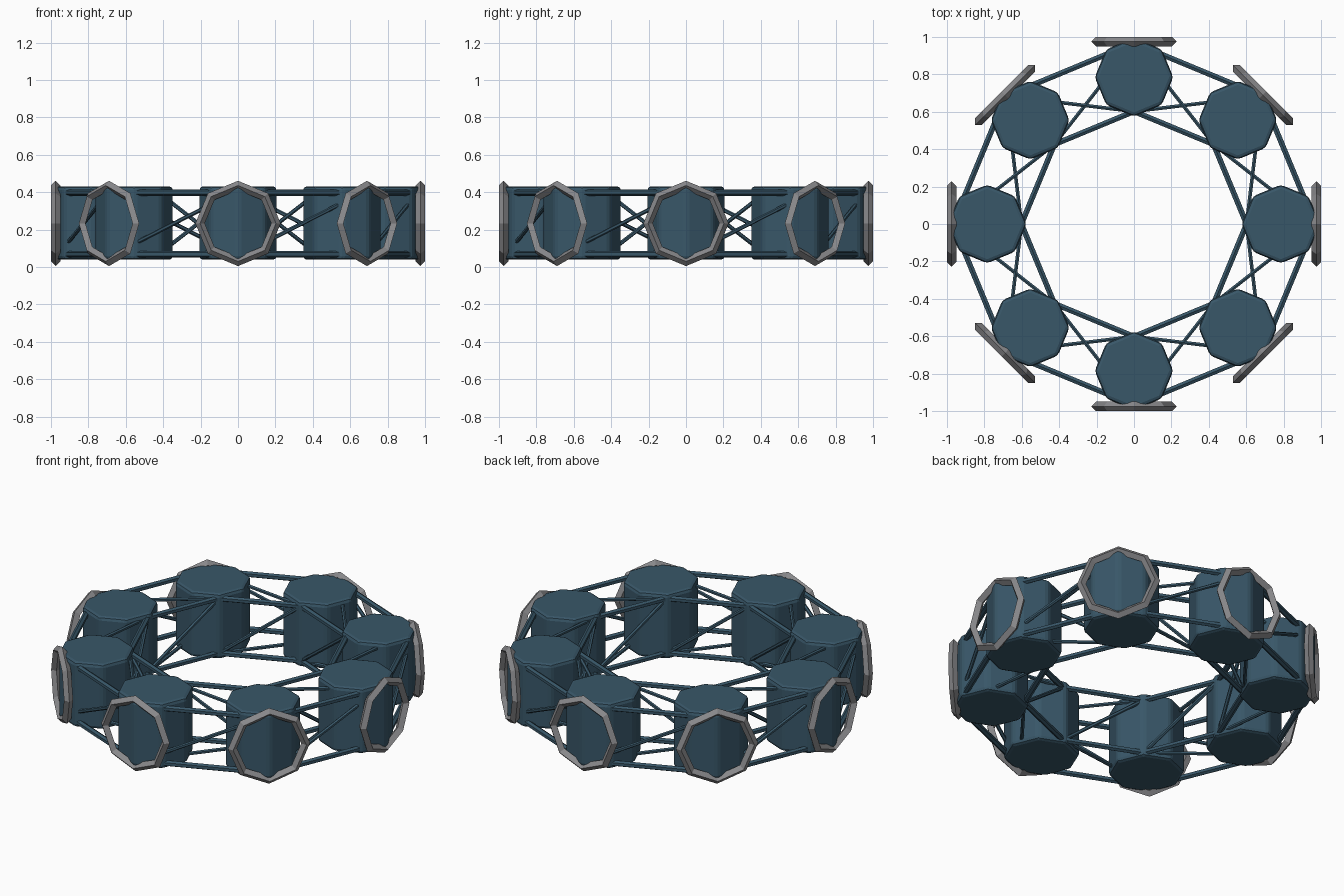
import bpy, math
from mathutils import Vector

if "Cube" in bpy.data.objects:
    bpy.data.objects.remove(bpy.data.objects["Cube"])

N = 8              # modules around the ring
R = 0.785          # radius of module centres
ZC = 0.233         # mid height
DZ = 0.165         # bar height above / below the middle
R_OUT, R_IN = 0.968, 0.602


def material(name, rgb):
    m = bpy.data.materials.new(name)
    m.diffuse_color = (*rgb, 1)
    m.use_nodes = True
    m.node_tree.nodes["Principled BSDF"].inputs["Base Color"].default_value = m.diffuse_color
    return m


slate = material("slate_blue", (0.040, 0.095, 0.140))
grey = material("metal_grey", (0.25, 0.25, 0.26))


def finish(name, mat):
    ob = bpy.context.object
    ob.name = name
    ob.data.materials.append(mat)
    return ob


def polar(r, i, z):
    a = math.tau * i / N
    return Vector((r * math.cos(a), r * math.sin(a), z))


def strut(name, a, b, radius):
    d = b - a
    bpy.ops.mesh.primitive_cylinder_add(vertices=6, radius=radius, depth=d.length,
                                        location=(a + b) / 2)
    ob = finish(name, slate)
    ob.rotation_euler = d.to_track_quat('Z', 'Y').to_euler()


LOW, HIGH = ZC - DZ, ZC + DZ
for i in range(N):
    ang = math.tau * i / N

    # octagonal module with chamfered edges
    bpy.ops.mesh.primitive_cylinder_add(vertices=8, radius=0.21, depth=0.392,
                                        location=polar(R, i, ZC + 0.002), rotation=(0, 0, ang))
    ob = finish(f"module_{i}", slate)
    bev = ob.modifiers.new("chamfer", 'BEVEL')
    bev.width = 0.02
    bev.segments = 2

    # faceted docking ring on the outer side
    bpy.ops.mesh.primitive_torus_add(major_segments=8, minor_segments=4,
                                     major_radius=0.203, minor_radius=0.025,
                                     location=polar(0.975, i, ZC),
                                     rotation=(0, math.pi / 2, ang))
    finish(f"docking_ring_{i}", grey)

    # straight bars to the next module
    for r, side in ((R_OUT, "outer"), (R_IN, "inner")):
        for z, level in ((LOW, "lower"), (HIGH, "upper")):
            strut(f"{side}_{level}_bar_{i}", polar(r, i, z), polar(r, i + 1, z), 0.017)

    # thin diagonal braces on the four sides of each truss
    strut(f"outer_brace_{i}", polar(R_OUT, i, LOW - 0.01), polar(R_OUT, i + 1, HIGH + 0.01), 0.011)
    strut(f"inner_brace_{i}", polar(R_IN, i, HIGH), polar(R_IN, i + 1, LOW), 0.011)
    strut(f"upper_brace_{i}", polar(R_IN, i, HIGH), polar(R_OUT, i + 1, HIGH), 0.011)
    strut(f"lower_brace_{i}", polar(R_OUT, i, LOW), polar(R_IN, i + 1, LOW), 0.011)
